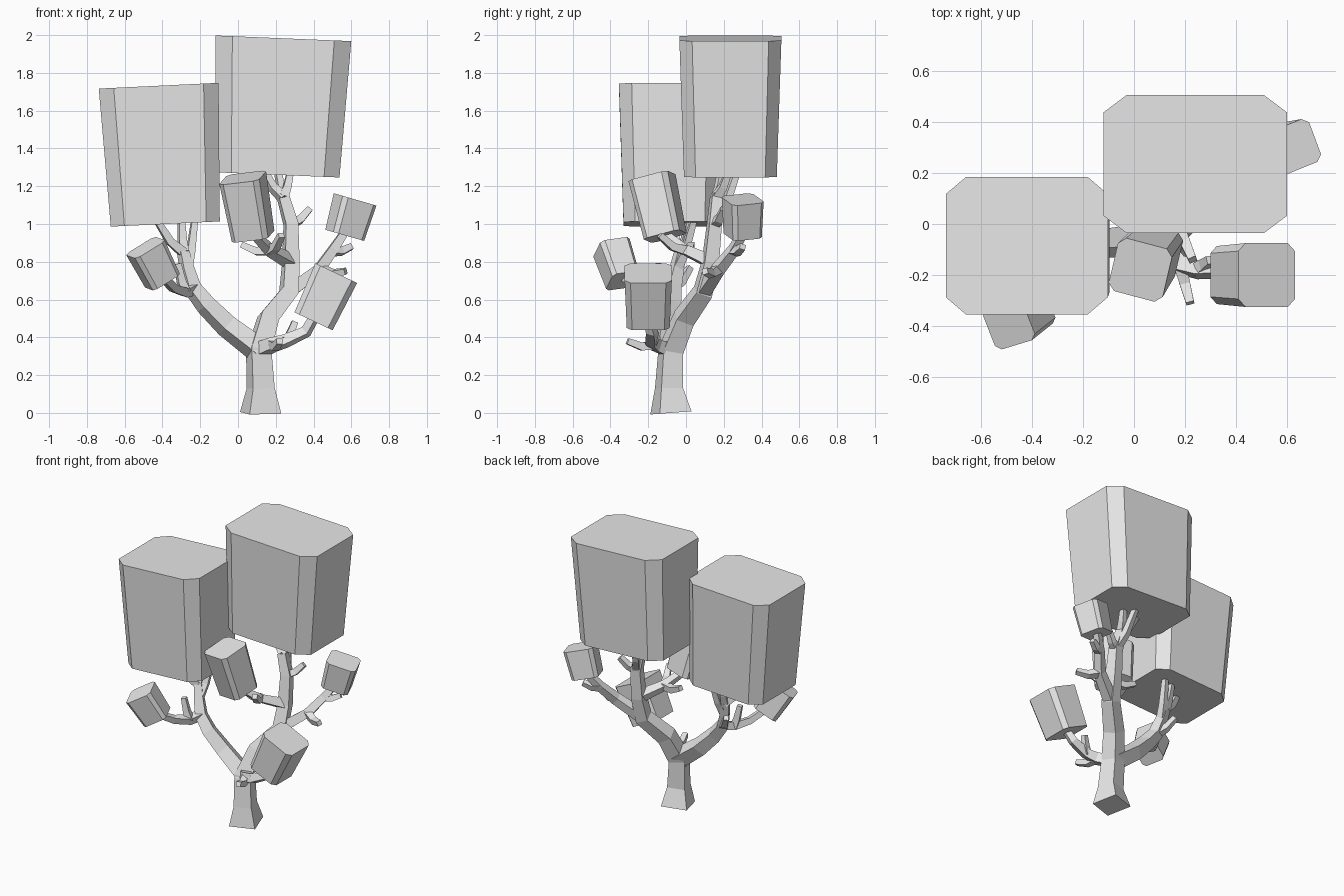
import bpy
import bmesh
import math
from mathutils import Vector

cube = bpy.data.objects.get("Cube")
if cube:
    bpy.data.objects.remove(cube, do_unlink=True)

grey = bpy.data.materials.new("plain_grey")
grey.use_nodes = True
grey.diffuse_color = (.8, .8, .8, 1)
grey.node_tree.nodes["Principled BSDF"].inputs["Base Color"].default_value = grey.diffuse_color

TAPER = .91       # foliage bottom size relative to its top
CORNER = .75      # where the corner cut begins, from the middle to the edge
FLARE = 1.35      # widening of the trunk foot
SAG = .12         # how far a twig's elbow droops, relative to its length
TWIST = math.radians(17)


def skin_rings(name, rings):
    """Bridge rings of equal point count and cap both ends."""
    bm = bmesh.new()
    loops = [[bm.verts.new(point) for point in ring] for ring in rings]
    count = len(loops[0])
    for low, high in zip(loops, loops[1:]):
        for i in range(count):
            j = (i + 1) % count
            bm.faces.new((low[i], low[j], high[j], high[i]))
    bm.faces.new(reversed(loops[0]))
    bm.faces.new(loops[-1])
    bmesh.ops.recalc_face_normals(bm, faces=bm.faces)
    mesh = bpy.data.meshes.new(name)
    bm.to_mesh(mesh)
    bm.free()
    mesh.materials.append(grey)
    bpy.context.collection.objects.link(bpy.data.objects.new(name, mesh))


def foliage(name, bottom, top, width, depth, side=(1, 0, 0)):
    """Tapered block with cut corners, standing along bottom to top."""
    bottom, top, side = Vector(bottom), Vector(top), Vector(side)
    axis = (top - bottom).normalized()
    across = (side - side.project(axis)).normalized() * width / 2
    inward = axis.cross(across).normalized() * depth / 2
    outline = []
    for sx, sy in ((1, -1), (1, 1), (-1, 1), (-1, -1)):
        cut = [(sx * CORNER, sy), (sx, sy * CORNER)]
        outline += cut if sx * sy < 0 else reversed(cut)
    skin_rings(name, [[centre + (across * a + inward * b) * scale for a, b in outline]
                      for centre, scale in ((bottom, TAPER), (top, 1))])


def limb(name, points, thick, thin, foot=1):
    """Square tube narrowing evenly along its joints; returns the joints."""
    joints = [Vector(point) for point in points]
    last = len(joints) - 1
    across = Vector((math.cos(TWIST), math.sin(TWIST), 0))
    rings = []
    for i, joint in enumerate(joints):
        before = (joint - joints[max(i - 1, 0)]).normalized()
        after = (joints[min(i + 1, last)] - joint).normalized()
        along = (before + after).normalized()
        across = (across - across.project(along)).normalized()
        inward = along.cross(across)
        half = (thick + (thin - thick) * i / last) * (foot if i == 0 else 1)
        rings.append([joint + (across * a + inward * b) * half
                      for a, b in ((-1, -1), (1, -1), (1, 1), (-1, 1))])
    skin_rings(name, rings)
    return joints


def twig(name, start, tip):
    """Thin side shoot that droops at its elbow before reaching the tip."""
    tip = Vector(tip)
    elbow = start.lerp(tip, .5)
    elbow.z -= SAG * (tip - start).length
    limb(name, [start, elbow, tip], .025, .016)


# Foliage blocks
foliage("foliage_top_left", (.21, .235, 1.26), (.24, .235, 1.983), .72, .54)
foliage("foliage_top_right", (-.385, -.085, 1), (-.42, -.085, 1.732), .635, .54)
foliage("foliage_small_right", (-.4, -.335, .7), (-.49, -.395, .875), .19, .17, (1, .3, .65))
foliage("foliage_small_middle", (.08, -.11, .935), (.025, -.18, 1.245), .22, .22, (1, -.3, .25))
foliage("foliage_small_left", (.565, .3, .94), (.62, .3, 1.13), .2, .18, (1, .4, -.25))
foliage("foliage_small_front", (.4, -.2, .485), (.52, -.2, .74), .245, .25)

# Trunk sweeping up into the crown
trunk = limb("trunk", [(.12, -.08, 0), (.12, -.09, .13), (.11, -.08, .33), (.16, -.01, .5),
                       (.27, .09, .64), (.28, .13, .8), (.28, .15, 1), (.24, .16, 1.14)],
             .065, .028, FLARE)
twig("crown_fork_left", trunk[-1], (.28, .23, 1.29))
twig("crown_fork_right", trunk[-1], (.13, .19, 1.29))
twig("crown_front_twig", trunk[-2], (.38, .2, 1.08))
twig("crown_back_twig", trunk[-2], (.21, .27, 1.28))

# Limb carrying the middle foliage
middle = limb("middle_limb", [trunk[5], (.17, 0, .86), (.08, -.11, .95)], .032, .018)
twig("middle_left_twig", middle[1], (.23, -.14, .94))
twig("middle_right_twig", middle[1], (.02, .03, .89))

# Limb carrying the small left foliage
left = limb("left_limb", [trunk[4], (.43, .17, .76), (.5, .25, .86), (.56, .3, .95)], .034, .02)
twig("left_low_twig", left[1], (.57, .1, .75))
twig("left_high_twig", left[2], (.6, .3, .88))

# Limb carrying the front foliage
front = limb("front_limb", [trunk[2], (.18, -.16, .36), (.25, -.18, .38),
                            (.36, -.18, .43), (.4, -.2, .5)], .036, .02)
twig("front_forward_twig", front[1], (.22, -.31, .38))
twig("front_upper_twig", front[2], (.3, -.14, .48))

# Right main limb and its forks
right = limb("right_limb", [trunk[2], (-.06, -.07, .46), (-.17, -.08, .57), (-.24, -.07, .66),
                            (-.27, -.05, .76), (-.29, -.03, .85)], .05, .025)
twig("right_outer_fork", right[-1], (-.43, -.08, 1.02))
twig("right_middle_fork", right[-1], (-.3, .02, 1.02))
twig("right_inner_fork", right[-2], (-.23, .04, 1.02))
twig("right_back_twig", right[3], (-.33, .02, .77))

# Limb carrying the small right foliage
side_limb = limb("right_side_limb", [right[3], (-.28, -.14, .64), (-.34, -.23, .66),
                                     (-.4, -.33, .72)], .028, .018)
twig("right_side_twig", side_limb[1], (-.32, -.15, .79))
